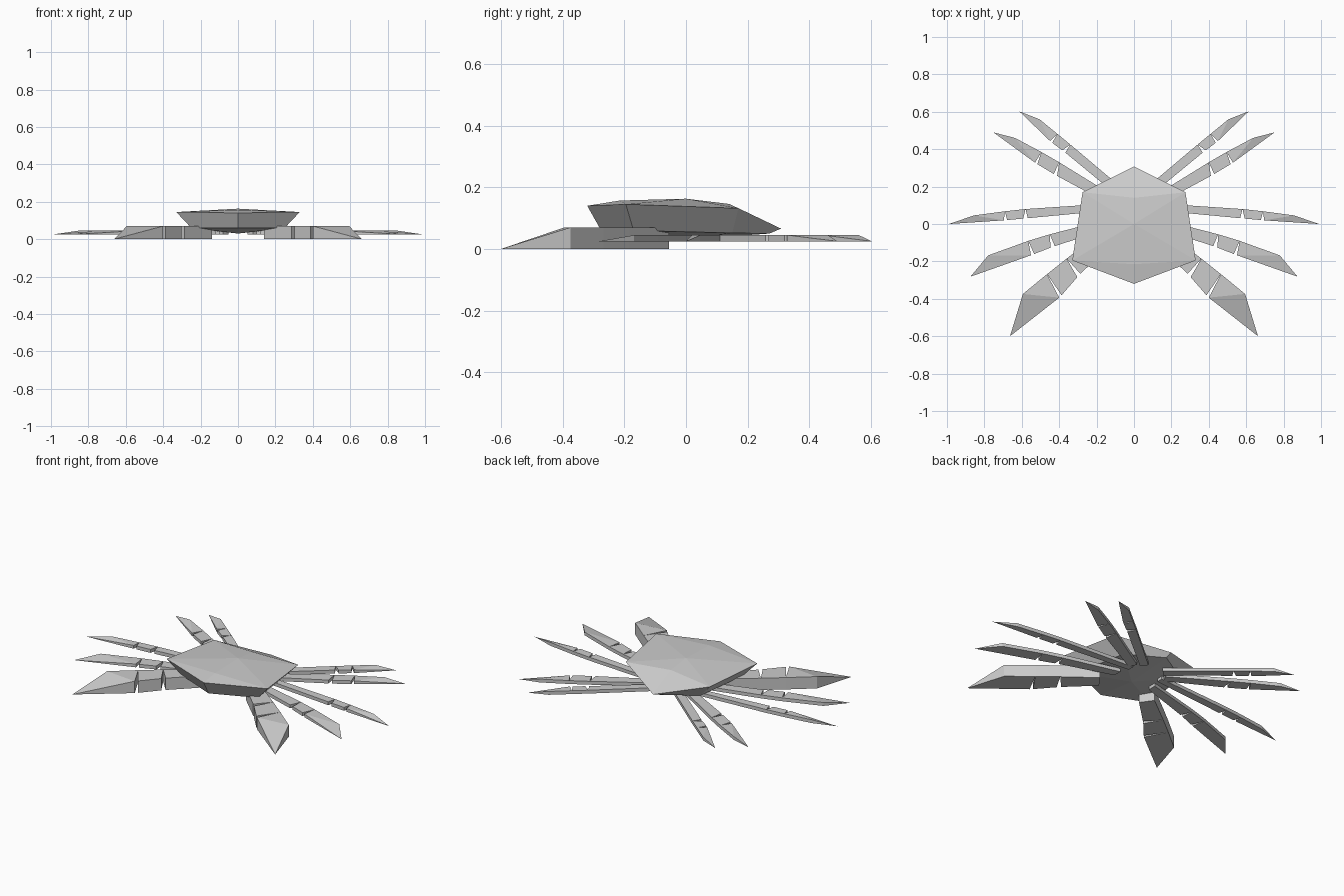
import bpy, bmesh
from mathutils import Vector

if "Cube" in bpy.data.objects:
    bpy.data.objects.remove(bpy.data.objects["Cube"])


def finish(name, bm):
    bmesh.ops.recalc_face_normals(bm, faces=bm.faces)
    me = bpy.data.meshes.new(name)
    bm.to_mesh(me)
    bm.free()
    ob = bpy.data.objects.new(name, me)
    bpy.context.collection.objects.link(ob)


def prism(bm, outline, z0, z1, tip=None):
    """Flat plate from an outline; the tip corner slopes down to the base."""
    low = [bm.verts.new((x, y, z0)) for x, y in outline]
    top = [low[i] if i == tip else bm.verts.new((x, y, z1))
           for i, (x, y) in enumerate(outline)]
    bm.faces.new(low)
    if tip is None:
        bm.faces.new(top)
    else:
        a, b, c, d = top
        bm.faces.new((a, b, d))
        bm.faces.new((b, c, d))
    n = len(outline)
    for i in range(n):
        j = (i + 1) % n
        ring = list(dict.fromkeys((low[i], low[j], top[j], top[i])))
        bm.faces.new(ring)


def limb(name, back, front, tip, z0, z1, gap):
    """Three plates touching along the back edge, with notches at the front."""
    for side, s in (("left", -1), ("right", 1)):
        bm = bmesh.new()
        b = [Vector((s * x, y)) for x, y in back]
        f = [Vector((s * x, y)) for x, y in front]
        t = Vector((s * tip[0], tip[1]))
        for i in range(2):
            d = (f[i + 1] - f[i]).normalized() * gap
            start = f[i] + d if i else f[i]
            prism(bm, [b[i], b[i + 1], f[i + 1] - d, start], z0, z1)
        d = (t - f[2]).normalized() * gap
        prism(bm, [b[2], b[3], t, f[2] + d * 0.5], z0, z1, tip=2)
        finish(f"{side}_{name}", bm)


# Shell: faceted hexagonal body with a central ridge
bm = bmesh.new()


def ring(front, side_front, side_back, back):
    pts = [(0, *front), side_front, side_back, (0, *back),
           (-side_back[0], *side_back[1:]), (-side_front[0], *side_front[1:])]
    return [bm.verts.new(p) for p in pts]


rim = ring((-.32, .14), (.33, -.195, .145), (.275, .17, .132), (.308, .066))
base = ring((-.275, .06), (.25, -.17, .06), (.2, .15, .052), (.27, .05))
ridge = [bm.verts.new((0, y, z)) for y, z in ((-.215, .157), (0, .163), (.14, .146))]
belly = bm.verts.new((0, -.02, .03))
for i in range(6):
    j = (i + 1) % 6
    bm.faces.new((rim[i], rim[j], base[j], base[i]))
    bm.faces.new((base[i], base[j], belly))
for sf, sb in ((1, 2), (5, 4)):
    for tri in ((rim[0], rim[sf], ridge[0]), (ridge[0], rim[sf], ridge[1]),
                (ridge[1], rim[sf], rim[sb]), (ridge[1], rim[sb], ridge[2]),
                (ridge[2], rim[sb], rim[3])):
        bm.faces.new(tri)
finish("shell", bm)

# Claws: thick plates at the front
limb("claw", [(.19, -.055), (.36, -.185), (.465, -.268), (.594, -.374)],
     [(.14, -.125), (.295, -.275), (.395, -.39)], (.663, -.6), 0, .07, .012)

# Walking legs: thin plates, front to back
limb("front_leg", [(.12, .03), (.45, -.055), (.565, -.09), (.78, -.168)],
     [(.12, -.02), (.435, -.122), (.545, -.165)], (.875, -.282), .025, .045, .012)
limb("middle_leg", [(.1, .112), (.58, .08), (.69, .068), (.855, .046)],
     [(.1, .075), (.58, .03), (.69, .02)], (.99, 0), .025, .045, .012)
limb("rear_leg", [(.1, .145), (.4, .33), (.495, .385), (.636, .46)],
     [(.12, .1), (.42, .262), (.525, .325)], (.752, .49), .025, .045, .01)
limb("last_leg", [(.05, .18), (.34, .425), (.41, .482), (.505, .56)],
     [(.08, .145), (.375, .388), (.445, .44)], (.613, .602), .025, .045, .01)
